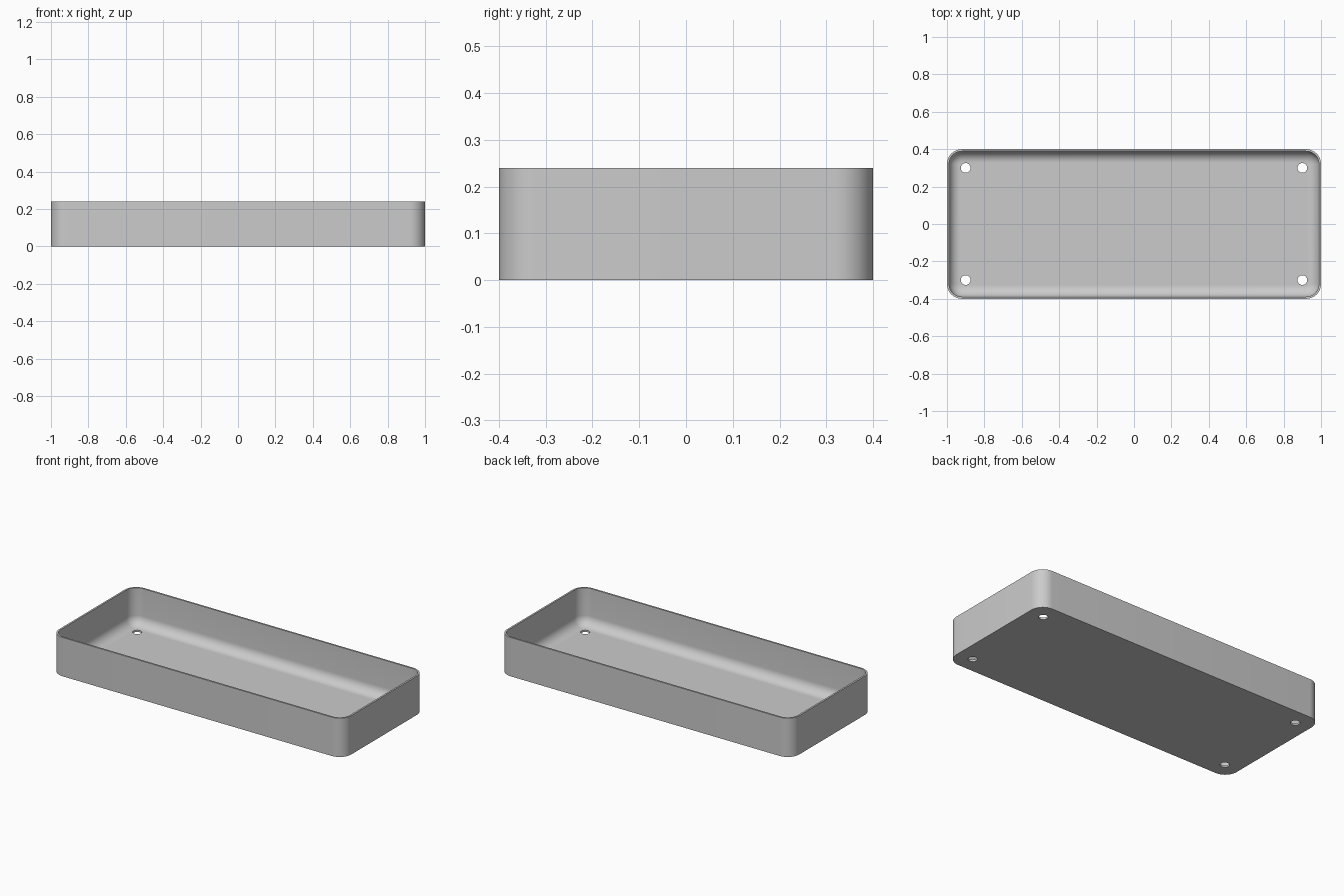
import bpy, bmesh
from math import sin, cos, pi

cube = bpy.data.objects.get("Cube")
if cube:
    bpy.data.objects.remove(cube, do_unlink=True)

HALF_X, HALF_Y, HEIGHT = 1.0, 0.4, 0.24
CORNER, WALL, FILLET = 0.08, 0.011, 0.06
CORNER_STEPS, FILLET_STEPS = 12, 10

grey = bpy.data.materials.new("plain grey")
grey.use_nodes = True
colour = (0.6, 0.6, 0.6, 1)
grey.diffuse_color = colour
grey.node_tree.nodes["Principled BSDF"].inputs["Base Color"].default_value = colour


def ring(bm, inset, z):
    """Rounded rectangle of vertices, set in from the outer wall."""
    radius = CORNER - inset
    verts = []
    for quarter, (sx, sy) in enumerate([(1, 1), (-1, 1), (-1, -1), (1, -1)]):
        for i in range(CORNER_STEPS + 1):
            a = (quarter + i / CORNER_STEPS) * pi / 2
            verts.append(bm.verts.new((sx * (HALF_X - CORNER) + radius * cos(a),
                                       sy * (HALF_Y - CORNER) + radius * sin(a), z)))
    return verts


# Tray shell: outer wall, rim, inner wall, floor fillet
bm = bmesh.new()
profile = [(0, 0), (0, HEIGHT), (WALL, HEIGHT)]
for i in range(FILLET_STEPS + 1):
    a = i / FILLET_STEPS * pi / 2
    profile.append((WALL + FILLET * (1 - cos(a)), WALL + FILLET * (1 - sin(a))))
rings = [ring(bm, inset, z) for inset, z in profile]
for low, high in zip(rings, rings[1:]):
    for i in range(len(low)):
        j = (i + 1) % len(low)
        bm.faces.new((low[i], low[j], high[j], high[i]))
bm.faces.new(rings[0][::-1])
bm.faces.new(rings[-1])
bmesh.ops.recalc_face_normals(bm, faces=bm.faces)
mesh = bpy.data.meshes.new("tray")
bm.to_mesh(mesh)
bm.free()
tray = bpy.data.objects.new("tray", mesh)
bpy.context.collection.objects.link(tray)
mesh.materials.append(grey)

# Screw holes through the floor near each corner
bm = bmesh.new()
for x in (-0.9, 0.9):
    for y in (-0.3, 0.3):
        made = bmesh.ops.create_cone(bm, cap_ends=True, segments=32,
                                     radius1=0.026, radius2=0.026, depth=0.1)
        bmesh.ops.translate(bm, verts=made["verts"], vec=(x, y, 0))
cut_mesh = bpy.data.meshes.new("hole_cutters")
bm.to_mesh(cut_mesh)
bm.free()
cut_mesh.materials.append(grey)
cutter = bpy.data.objects.new("hole_cutters", cut_mesh)
bpy.context.collection.objects.link(cutter)
cutter.hide_render = True

bpy.ops.object.select_all(action="DESELECT")
tray.select_set(True)
bpy.context.view_layer.objects.active = tray
holes = tray.modifiers.new("screw_holes", "BOOLEAN")
holes.operation = "DIFFERENCE"
holes.solver = "EXACT"
holes.object = cutter
bpy.ops.object.modifier_apply(modifier=holes.name)
bpy.data.objects.remove(cutter, do_unlink=True)
bpy.ops.object.shade_smooth_by_angle(angle=pi / 6)
